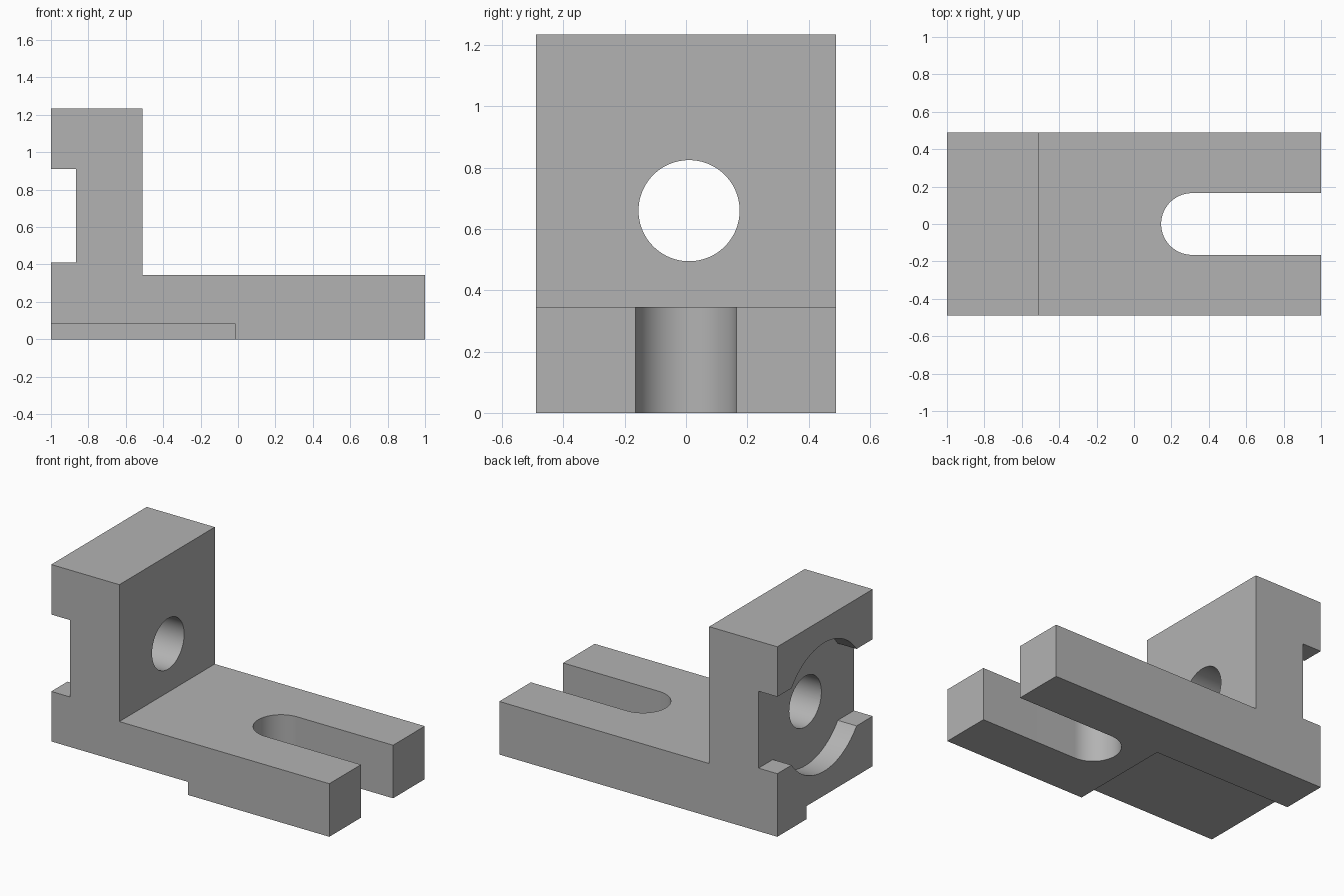
import bpy, bmesh, math
from mathutils import Vector

cube = bpy.data.objects.get("Cube")
if cube:
    bpy.data.objects.remove(cube, do_unlink=True)

HALF_WIDTH = 0.49
BORE_Y, BORE_Z = 0.01, 0.66

grey = bpy.data.materials.new("machined_grey")
grey.use_nodes = True
grey.diffuse_color = (0.45, 0.45, 0.45, 1)
grey.node_tree.nodes["Principled BSDF"].inputs["Base Color"].default_value = grey.diffuse_color


def prism(name, outline, sweep):
    """Closed solid made by sweeping a planar outline."""
    bm = bmesh.new()
    face = bm.faces.new([bm.verts.new(p) for p in outline])
    grown = bmesh.ops.extrude_face_region(bm, geom=[face])["geom"]
    bmesh.ops.translate(bm, vec=Vector(sweep),
                        verts=[v for v in grown if isinstance(v, bmesh.types.BMVert)])
    bmesh.ops.recalc_face_normals(bm, faces=bm.faces[:])
    mesh = bpy.data.meshes.new(name)
    bm.to_mesh(mesh)
    bm.free()
    mesh.materials.append(grey)
    obj = bpy.data.objects.new(name, mesh)
    bpy.context.collection.objects.link(obj)
    return obj


def box(name, low, high):
    (x0, y0, z0), (x1, y1, z1) = low, high
    return prism(name, [(x0, y0, z0), (x1, y0, z0), (x1, y1, z0), (x0, y1, z0)],
                 (0, 0, z1 - z0))


def arc(radius, start, end, steps):
    angles = [start + (end - start) * i / steps for i in range(steps + 1)]
    return [(radius * math.cos(a), radius * math.sin(a)) for a in angles]


def bore(name, radius, x0, x1):
    ring = arc(radius, 0, 2 * math.pi, 96)[:-1]
    return prism(name, [(x0, BORE_Y + a, BORE_Z + b) for a, b in ring], (x1 - x0, 0, 0))


# L-shaped body: base plate with an upright block
profile = [(-1, 0), (1, 0), (1, 0.345), (-0.51, 0.345), (-0.51, 1.235), (-1, 1.235)]
body = prism("angle_bracket", [(x, -HALF_WIDTH, z) for x, z in profile],
             (0, 2 * HALF_WIDTH, 0))

# Open round-ended slot in the base plate
slot_end = [(0.31 + x, y) for x, y in arc(0.165, math.pi / 2, 1.5 * math.pi, 48)]
slot_outline = slot_end + [(1.2, -0.165), (1.2, 0.165)]

cutters = [
    prism("base_slot_cutter", [(x, y, -0.1) for x, y in slot_outline], (0, 0, 0.6)),
    # Through hole, round pocket and cross channel in the upright
    bore("through_hole_cutter", 0.165, -1.2, -0.3),
    bore("round_pocket_cutter", 0.417, -1.2, -0.865),
    box("cross_channel_cutter", (-1.2, -0.7, 0.41), (-0.865, 0.7, 0.91)),
    # Step under the base
    box("underside_step_cutter", (-1.2, -0.7, -0.1), (-0.015, 0.19, 0.085)),
]

bpy.ops.object.select_all(action="DESELECT")
body.select_set(True)
bpy.context.view_layer.objects.active = body
for cutter in cutters:
    cut = body.modifiers.new(cutter.name, "BOOLEAN")
    cut.operation = "DIFFERENCE"
    cut.solver = "EXACT"
    cut.object = cutter
    bpy.ops.object.modifier_apply(modifier=cut.name)
for cutter in cutters:
    bpy.data.objects.remove(cutter, do_unlink=True)

bpy.ops.object.shade_smooth_by_angle(angle=math.radians(30))
